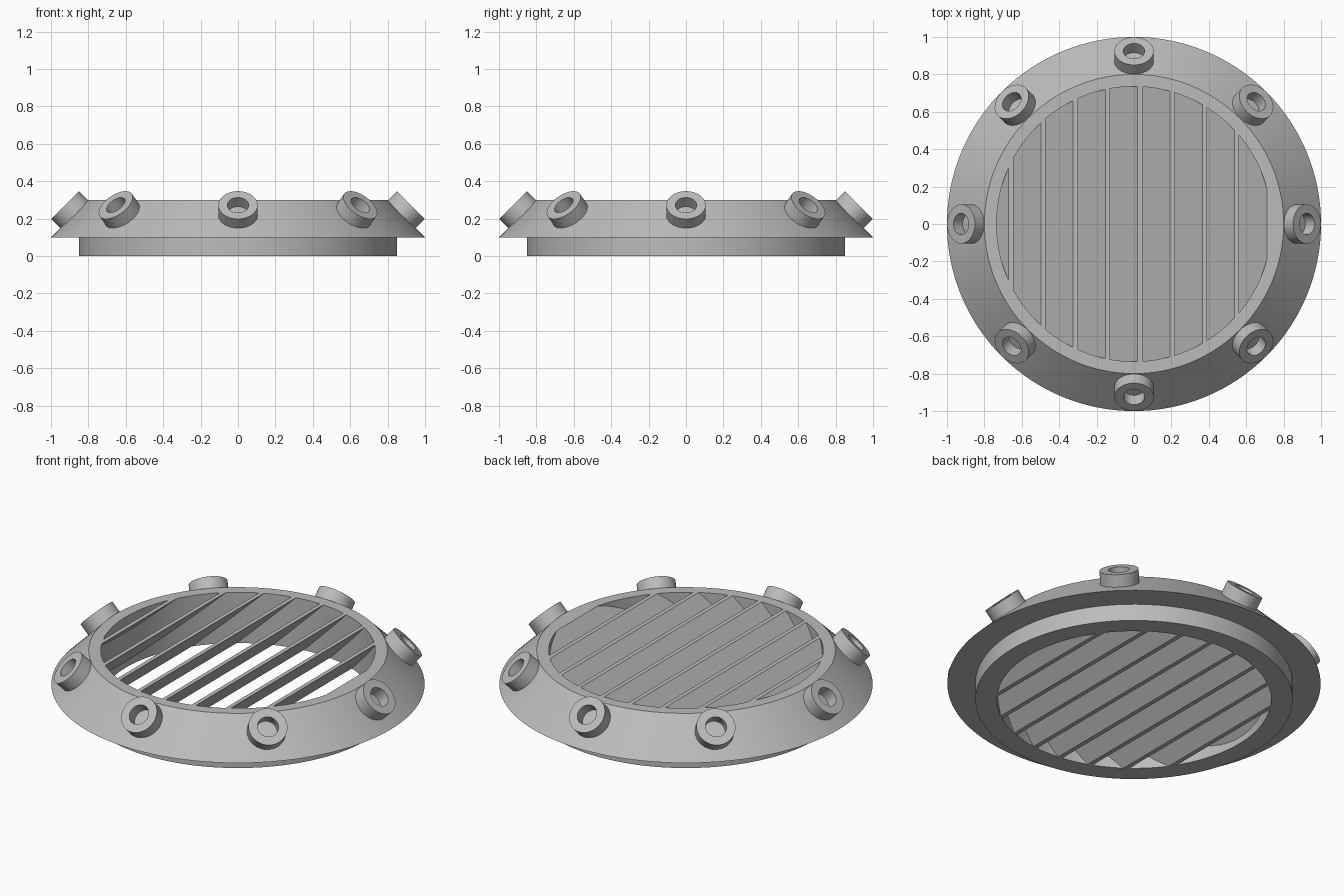
import bpy, bmesh, math
from mathutils import Matrix, Vector

if "Cube" in bpy.data.objects:
    bpy.data.objects.remove(bpy.data.objects["Cube"], do_unlink=True)

grey = bpy.data.materials.new("plain grey")
grey.use_nodes = True
colour = (0.5, 0.5, 0.5, 1)
grey.diffuse_color = colour
grey.node_tree.nodes["Principled BSDF"].inputs["Base Color"].default_value = colour

BORE, HEIGHT = 0.735, 0.3


def finish(name, bm):
    bmesh.ops.recalc_face_normals(bm, faces=bm.faces)
    mesh = bpy.data.meshes.new(name)
    bm.to_mesh(mesh)
    bm.free()
    mesh.materials.append(grey)
    obj = bpy.data.objects.new(name, mesh)
    bpy.context.collection.objects.link(obj)
    return obj


def smooth(obj):
    bpy.ops.object.select_all(action="DESELECT")
    obj.select_set(True)
    bpy.context.view_layer.objects.active = obj
    bpy.ops.object.shade_smooth_by_angle(angle=math.radians(30))


def lathe(name, profile, segments):
    """Spin a closed (radius, height) profile around z."""
    bm = bmesh.new()
    rings = []
    for i in range(segments):
        a = 2 * math.pi * i / segments
        rings.append([bm.verts.new((r * math.cos(a), r * math.sin(a), z)) for r, z in profile])
    n = len(profile)
    for i in range(segments):
        p, q = rings[i], rings[(i + 1) % segments]
        for j in range(n):
            k = (j + 1) % n
            bm.faces.new((p[j], q[j], q[k], p[k]))
    return finish(name, bm)


# Housing: spigot below, sloped flange above, open bore
housing = lathe("housing_ring", [(BORE, 0), (0.85, 0), (0.85, 0.1), (1, 0.1),
                                 (0.8, HEIGHT), (BORE, HEIGHT)], 128)
smooth(housing)

# Louvre slats: 45 degree strips, trimmed to the bore
bm = bmesh.new()
pitch, width = 0.1725, 0.025
for i in range(10):
    x = -0.67 + pitch * i
    section = [(x, HEIGHT), (x + width, HEIGHT), (x + width - HEIGHT, 0), (x - HEIGHT, 0)]
    front, back = [[bm.verts.new((px, y, pz)) for px, pz in section] for y in (-1, 1)]
    bm.faces.new(front)
    bm.faces.new(back[::-1])
    for j in range(4):
        k = (j + 1) % 4
        bm.faces.new((front[j], back[j], back[k], front[k]))
slats = finish("louvre_slats", bm)

bm = bmesh.new()
bmesh.ops.create_cone(bm, cap_ends=True, segments=128, radius1=BORE + 0.002,
                      radius2=BORE + 0.002, depth=1)
cutter = finish("bore_cutter", bm)
cutter.hide_render = True
trim = slats.modifiers.new("trim", "BOOLEAN")
trim.operation, trim.solver, trim.object = "INTERSECT", "EXACT", cutter
bpy.ops.object.select_all(action="DESELECT")
slats.select_set(True)
bpy.context.view_layer.objects.active = slats
bpy.ops.object.modifier_apply(modifier="trim")
bpy.data.objects.remove(cutter, do_unlink=True)

# Eight short tubes standing square to the sloped flange
for i in range(8):
    tube = lathe(f"flange_tube_{i + 1}", [(0.057, -0.01), (0.105, -0.01),
                                          (0.105, 0.069), (0.057, 0.069)], 48)
    tube.matrix_world = (Matrix.Rotation(math.pi / 4 * i, 4, "Z")
                         @ Matrix.Translation(Vector((0.876, 0, 0.224)))
                         @ Matrix.Rotation(math.pi / 4, 4, "Y"))
    smooth(tube)
